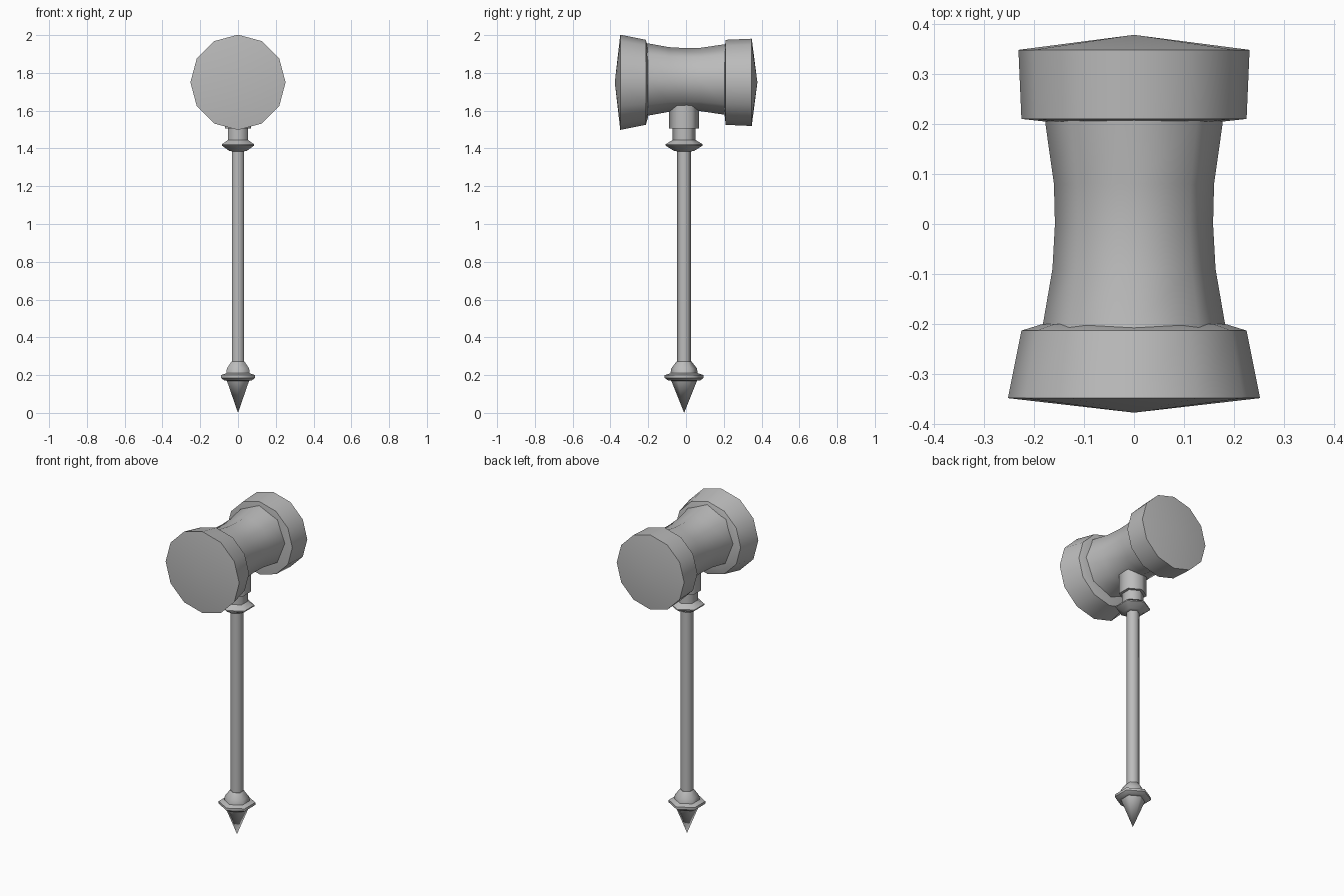
import bpy, bmesh, math
from mathutils import Matrix

cube = bpy.data.objects.get("Cube")
if cube:
    bpy.data.objects.remove(cube, do_unlink=True)

grey = bpy.data.materials.new("plain grey")
grey.use_nodes = True
grey.diffuse_color = (0.5, 0.5, 0.5, 1)
grey.node_tree.nodes["Principled BSDF"].inputs["Base Color"].default_value = (0.5, 0.5, 0.5, 1)


def lathe(name, profile, sides, matrix, crease=35):
    """Spin (radius, height) points around local z, sharp at profile corners."""
    bm = bmesh.new()
    rings = []
    for r, h in profile:
        if r == 0:
            rings.append([bm.verts.new((0, 0, h))])
        else:
            angles = [math.tau * i / sides for i in range(sides)]
            rings.append([bm.verts.new((r * math.cos(a), r * math.sin(a), h)) for a in angles])
    for low, high in zip(rings, rings[1:]):
        for i in range(sides):
            j = (i + 1) % sides
            quad = [low[i % len(low)], low[j % len(low)], high[j % len(high)], high[i % len(high)]]
            bm.faces.new(list(dict.fromkeys(quad)))
    for ring in (rings[0], rings[-1]):
        if len(ring) > 1:
            bm.faces.new(ring)
    bmesh.ops.recalc_face_normals(bm, faces=bm.faces)
    for f in bm.faces:
        f.smooth = True
    # Only edges running around the axis may be sharp
    for e in bm.edges:
        a, b = e.verts
        if abs(a.co.z - b.co.z) < 1e-6 and abs(a.co.xy.length - b.co.xy.length) < 1e-6:
            e.smooth = e.calc_face_angle() < math.radians(crease)
    bm.transform(matrix)
    mesh = bpy.data.meshes.new(name)
    bm.to_mesh(mesh)
    bm.free()
    mesh.materials.append(grey)
    obj = bpy.data.objects.new(name, mesh)
    bpy.context.collection.objects.link(obj)
    return obj


def along_y(z):
    # Local height runs toward +y
    return Matrix.Translation((0, 0, z)) @ Matrix.Rotation(-math.pi / 2, 4, 'X')


upright = Matrix.Translation((0, -0.01, 0)) @ Matrix.Rotation(math.pi / 2, 4, 'Z')

# Head: waisted barrel between two domed striking ends
stretch = Matrix.Diagonal((1, 1.05, 1, 1))
lathe("head_barrel", [(0.185, -0.22), (0.182, -0.2), (0.163, -0.09), (0.158, 0),
                      (0.16, 0.08), (0.177, 0.2), (0.178, 0.22)], 8, along_y(1.765) @ stretch)
lathe("front_striker", [(0, -0.377), (0.252, -0.348), (0.225, -0.213), (0.183, -0.2),
                        (0, -0.2)], 12, along_y(1.75), 30)
lathe("back_striker", [(0, 0.203), (0.18, 0.205), (0.225, 0.21), (0.231, 0.348),
                       (0, 0.378)], 12, along_y(1.75), 30)

# Handle: hexagonal shaft with a socket, ring and spiked pommel
lathe("shaft", [(0.037, 0.25), (0.037, 1.4)], 6, upright)
lathe("socket", [(0.079, 1.505), (0.079, 1.66)], 6, upright)
lathe("neck_ring", [(0.04, 1.385), (0.055, 1.388), (0.098, 1.415), (0.098, 1.422), (0.061, 1.445),
                    (0.061, 1.52)], 6, upright)
lathe("pommel_spike", [(0, 0), (0.068, 0.17), (0.085, 0.172), (0.103, 0.185), (0.103, 0.2),
                       (0.072, 0.21), (0.068, 0.235), (0.04, 0.272)], 6, upright)
